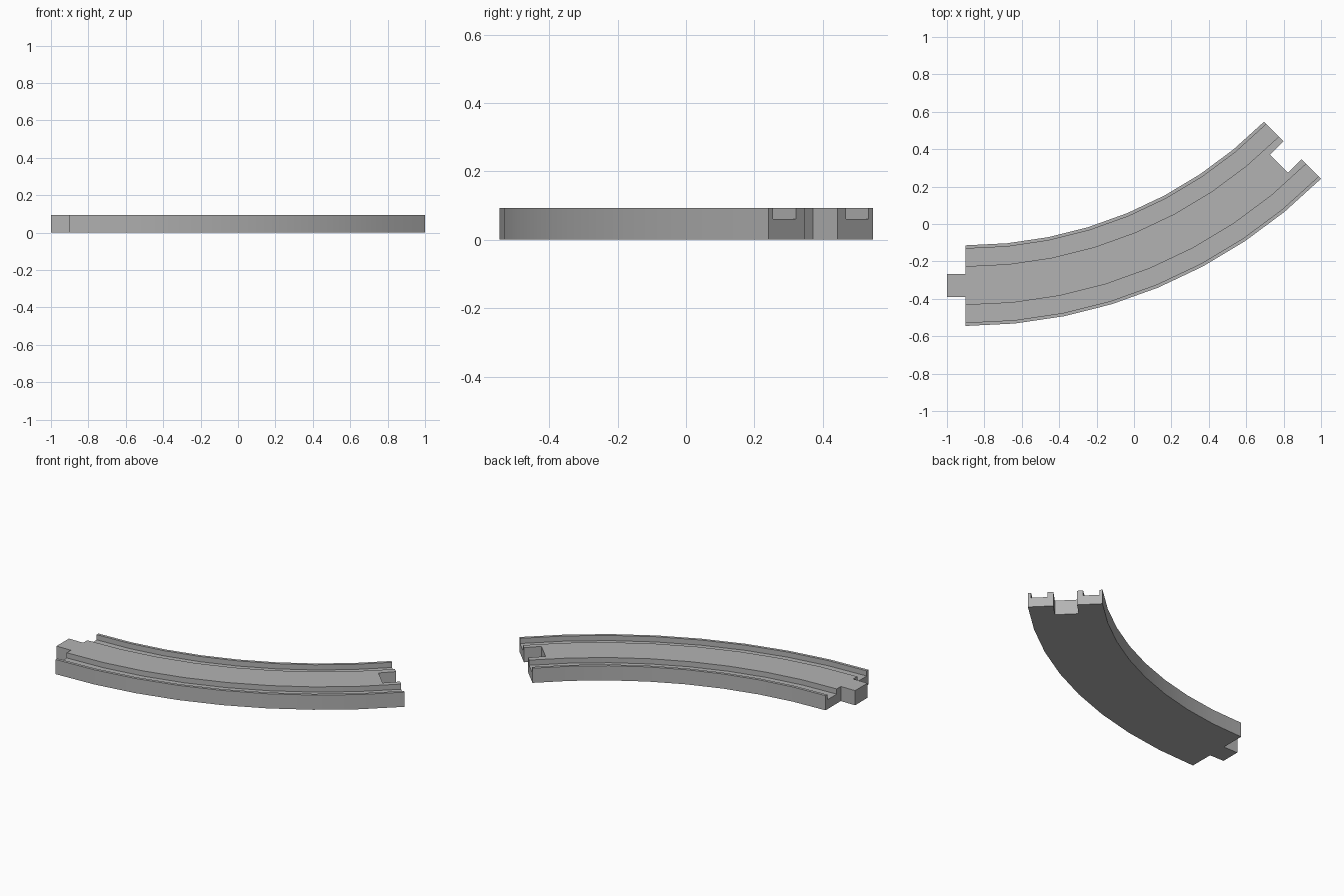
import bpy, bmesh, math
from mathutils import Matrix, Vector

if "Cube" in bpy.data.objects:
    bpy.data.objects.remove(bpy.data.objects["Cube"])

CX, CY = -0.9, 2.142            # centre of the curve
R_IN, R_OUT = 2.256, 2.687      # inner and outer edge radii
R_MID = (R_IN + R_OUT) / 2
H, FLOOR = 0.093, 0.06          # track height, groove floor height
LIP, GROOVE = 0.018, 0.112      # groove start and end, from each edge
SWEEP, STEPS = math.radians(45), 8

grey = bpy.data.materials.new("track grey")
grey.diffuse_color = (0.45, 0.45, 0.45, 1)
grey.use_nodes = True
grey.node_tree.nodes["Principled BSDF"].inputs["Base Color"].default_value = grey.diffuse_color


def make_object(name, bm):
    bmesh.ops.recalc_face_normals(bm, faces=bm.faces)
    mesh = bpy.data.meshes.new(name)
    bm.to_mesh(mesh)
    bm.free()
    mesh.materials.append(grey)
    obj = bpy.data.objects.new(name, mesh)
    bpy.context.collection.objects.link(obj)
    return obj


def box(name, center, size, turn=0):
    bm = bmesh.new()
    bmesh.ops.create_cube(bm, size=1, matrix=Matrix.Translation(center)
                          @ Matrix.Rotation(turn, 4, 'Z') @ Matrix.Diagonal((*size, 1)))
    return make_object(name, bm)


def combine(target, other, operation):
    mod = target.modifiers.new(operation, 'BOOLEAN')
    mod.object, mod.operation, mod.solver = other, operation, 'EXACT'
    bpy.context.view_layer.objects.active = target
    bpy.ops.object.modifier_apply(modifier=mod.name)
    bpy.data.objects.remove(other)


# Curved track bed: grooved cross-section swept round the arc
left = [(R_IN, 0), (R_IN, H), (R_IN + LIP, H), (R_IN + LIP, FLOOR),
        (R_IN + GROOVE, FLOOR), (R_IN + GROOVE, H)]
profile = left + [(2 * R_MID - r, z) for r, z in reversed(left)]
bm = bmesh.new()
rings = []
for i in range(STEPS + 1):
    a = SWEEP * i / STEPS
    rings.append([bm.verts.new((CX + r * math.sin(a), CY - r * math.cos(a), z))
                  for r, z in profile])
n = len(profile)
for a, b in zip(rings, rings[1:]):
    for j in range(n):
        k = (j + 1) % n
        bm.faces.new((a[j], a[k], b[k], b[j]))
bm.faces.new(rings[0])
bm.faces.new(rings[-1])
track = make_object("curved_track", bm)

# Socket cut through the far end
end = Vector((CX + R_MID * math.sin(SWEEP), CY - R_MID * math.cos(SWEEP), H / 2))
cutter = box("socket_cutter", end, (0.204, 0.137, 0.4), SWEEP)
combine(track, cutter, 'DIFFERENCE')

# Connector tab at the near end
tab = box("connector_tab", (-0.945, CY - R_MID, H / 2), (0.11, 0.124, H))
combine(track, tab, 'UNION')

bpy.ops.object.select_all(action='DESELECT')
track.select_set(True)
bpy.context.view_layer.objects.active = track
bpy.ops.object.shade_smooth_by_angle(angle=math.radians(30))
